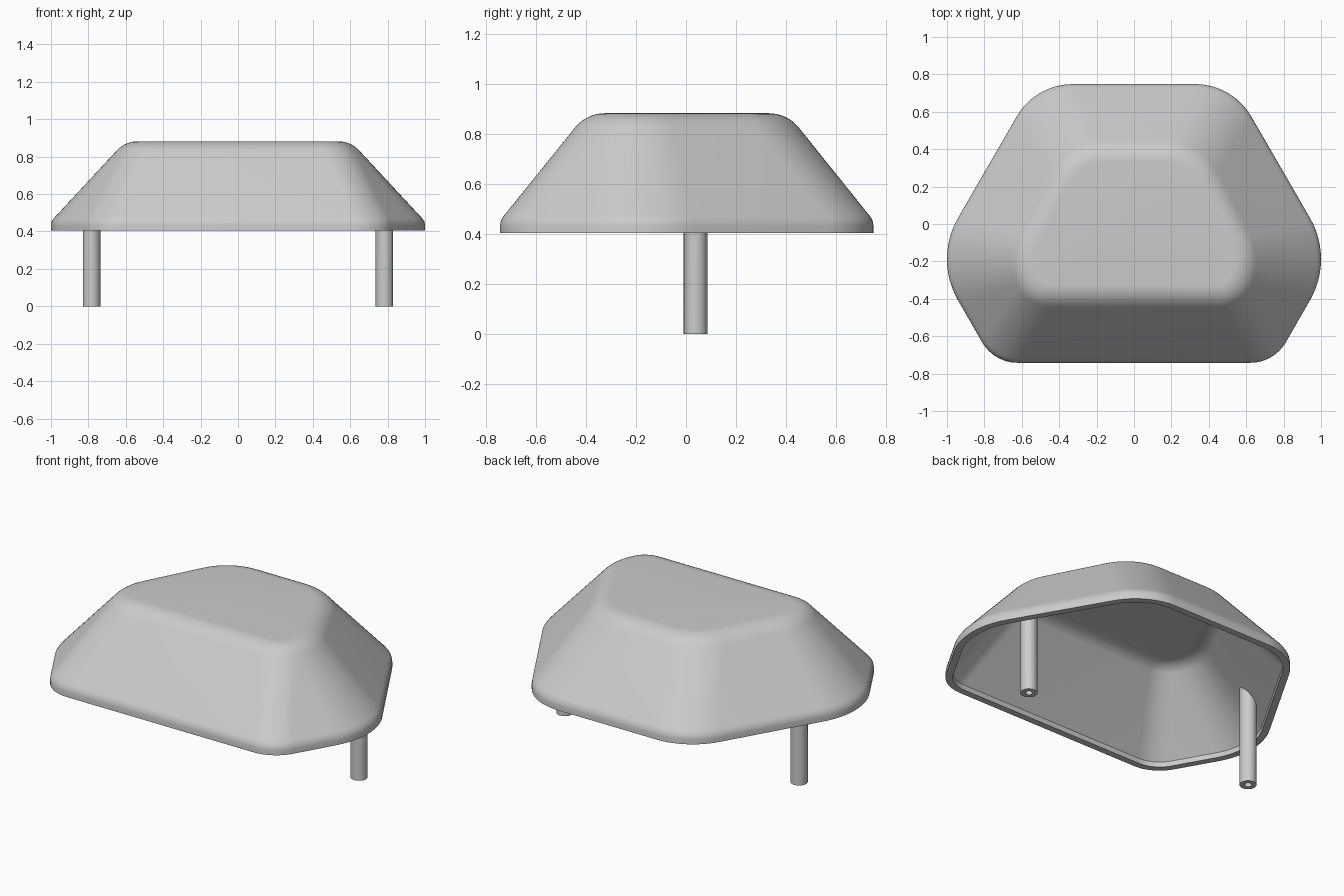
import bpy, bmesh, math
from mathutils import Vector

if "Cube" in bpy.data.objects:
    bpy.data.objects.remove(bpy.data.objects["Cube"])

grey = bpy.data.materials.new("light grey")
grey.diffuse_color = (0.6, 0.6, 0.6, 1)
grey.use_nodes = True
grey.node_tree.nodes["Principled BSDF"].inputs["Base Color"].default_value = grey.diffuse_color


def rounded_ring(half, steps=12):
    """Mirrored hexagon; half = right-hand corners (x, y, fillet tangent length)."""
    corners = half + [(-x, y, t) for x, y, t in reversed(half)]
    pts, n = [], len(corners)
    for i, (x, y, t) in enumerate(corners):
        p = Vector((x, y))
        a = (Vector(corners[i - 1][:2]) - p).normalized()
        b = (Vector(corners[(i + 1) % n][:2]) - p).normalized()
        half_angle = a.angle(b) / 2
        r = t * math.tan(half_angle)
        mid = (a + b).normalized()
        centre = p + mid * (t / math.cos(half_angle))
        side = (b - a).normalized()
        sweep = math.pi / 2 - half_angle
        for k in range(steps + 1):
            ang = sweep * (2 * k / steps - 1)
            pts.append(centre - mid * r * math.cos(ang) + side * r * math.sin(ang))
    return pts


def inset(ring, d):
    out, n = [], len(ring)
    for i, p in enumerate(ring):
        t = (p - ring[i - 1]).normalized() + (ring[(i + 1) % n] - p).normalized()
        out.append(p + Vector((-t.y, t.x)).normalized() * d)
    return out


def blend(a, b, s):
    return [p.lerp(q, s) for p, q in zip(a, b)]


def finish(bm, name):
    bmesh.ops.recalc_face_normals(bm, faces=bm.faces)
    mesh = bpy.data.meshes.new(name)
    bm.to_mesh(mesh)
    bm.free()
    mesh.materials.append(grey)
    ob = bpy.data.objects.new(name, mesh)
    bpy.context.collection.objects.link(ob)
    bpy.ops.object.select_all(action='DESELECT')
    ob.select_set(True)
    bpy.context.view_layer.objects.active = ob
    bpy.ops.object.shade_smooth_by_angle(angle=math.radians(30))
    return ob


def loft(rings, name):
    """Skin a list of rings of 3D points and cap both ends."""
    bm = bmesh.new()
    loops = [[bm.verts.new(p) for p in ring] for ring in rings]
    n = len(loops[0])
    for lo, hi in zip(loops, loops[1:]):
        for i in range(n):
            j = (i + 1) % n
            bm.faces.new((lo[i], lo[j], hi[j], hi[i]))
    bm.faces.new(loops[0])
    bm.faces.new(loops[-1])
    return finish(bm, name)


def at(ring, z):
    return [(p.x, p.y, z) for p in ring]


def shoulder(ring, z, radius, slope=math.radians(51)):
    """Rounded edge from the sloping wall to the flat top."""
    rings = []
    for k in range(1, 9):
        a = slope * (1 - k / 8)
        rings.append(at(inset(ring, radius * (math.sin(slope) - math.sin(a))),
                        z + radius * (math.cos(a) - math.cos(slope))))
    return rings


# Outline of the rim and of the upper end of the sloping wall
rim = rounded_ring([(0.749, -0.742, 0.127), (1.068, -0.187, 0.254), (0.527, 0.748, 0.20)])
top = rounded_ring([(0.575, -0.443, 0.12), (0.69, -0.187, 0.15), (0.36, 0.45, 0.20)])

# Hollow shell: inner ceiling, down to the rim, then up the outside
inner_rim, inner_top = inset(rim, 0.04), inset(top, 0.031)
inside = [at(inner_rim, 0.405), at(inner_rim, 0.436), at(inner_top, 0.80)]
inside += shoulder(inner_top, 0.80, 0.117)
outside = [at(rim, 0.405), at(rim, 0.435), at(blend(rim, top, 0.012), 0.455),
           at(blend(rim, top, 0.05), 0.473), at(blend(rim, top, 0.0833), 0.485),
           at(top, 0.825)]
outside += shoulder(top, 0.825, 0.154)
loft(inside[::-1] + outside, "shell")


# Pegs: tubes with a blind hole, cut at a slant inside the sloping wall
def peg(side, name, x=0.783, y=0.038, n=32):
    def circle(r):
        return [Vector((side * (x + r * math.cos(2 * math.pi * i / n)),
                        y + r * math.sin(2 * math.pi * i / n))) for i in range(n)]

    def wall(p):
        return 0.43 + 1.07 * (0.96 - 0.577 * p.y - abs(p.x))

    outer, hole = circle(0.047), circle(0.02)
    slanted = [(p.x, p.y, wall(p)) for p in outer]
    loft([at(hole, 0.36), at(hole, 0), at(outer, 0), slanted], name)


peg(1, "right_peg")
peg(-1, "left_peg")
